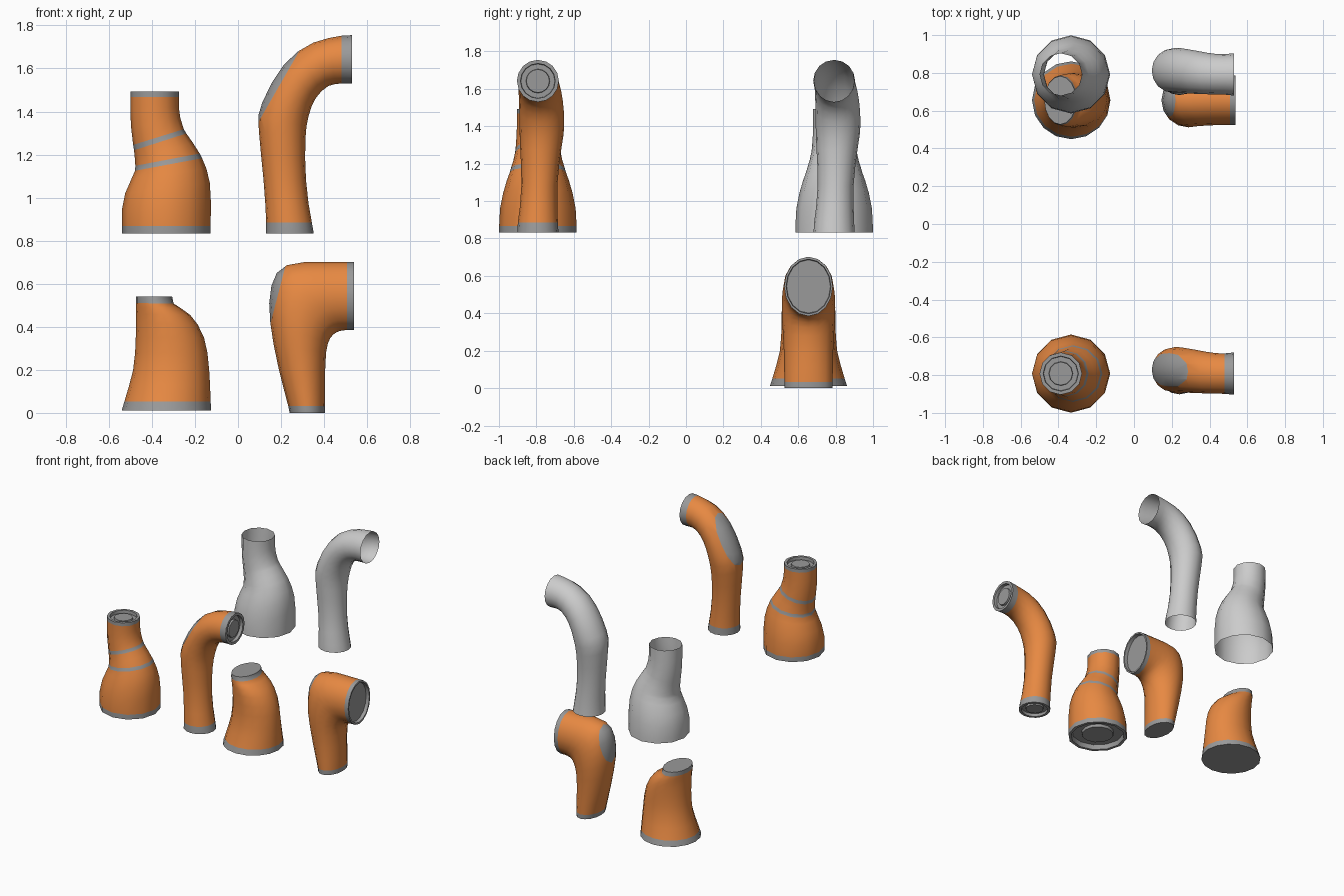
import bpy, bmesh, math
from mathutils import Vector


def material(name, color):
    m = bpy.data.materials.new(name)
    m.diffuse_color = color
    return m


ORANGE = material("orange_shell", (0.8, 0.25, 0.055, 1))
GREY = material("grey_trim", (0.32, 0.32, 0.32, 1))


def shell(name, rings, y, sides, bands=None, caps=None, patch=None):
    """Loft tilted elliptical rings (left x,z, right x,z, half depth, y shift).
    bands: grey segments; caps: (scale, inward depth) steps for start and end;
    patch: two x,z points, everything left of that line turns grey."""
    bm = bmesh.new()

    def ring(r, scale=1.0, shift=Vector()):
        xl, zl, xr, zr, hy = r[:5]
        c = Vector(((xl + xr) / 2, y + (r[5] if len(r) > 5 else 0), (zl + zr) / 2)) + shift
        h = Vector(((xr - xl) / 2, 0, (zr - zl) / 2)) * scale
        pts = []
        for i in range(sides):
            a = math.tau * i / sides
            pts.append(bm.verts.new(c + h * math.cos(a) + Vector((0, hy * scale * math.sin(a), 0))))
        return pts

    def bridge(a, b, mat):
        for i in range(sides):
            j = (i + 1) % sides
            bm.faces.new((a[i], a[j], b[j], b[i])).material_index = mat

    loops = [ring(r) for r in rings]
    for k in range(len(loops) - 1):
        bridge(loops[k], loops[k + 1], 1 if bands and k in bands else 0)

    # Stepped end plates
    if caps:
        for steps, end, nxt in ((caps[0], 0, 1), (caps[1], -1, -2)):
            r, n = rings[end], rings[nxt]
            inward = Vector((n[0] + n[2] - r[0] - r[2], 0, n[1] + n[3] - r[1] - r[3])).normalized()
            last = loops[end]
            for scale, depth in steps:
                new = ring(r, scale, inward * depth)
                bridge(last, new, 1)
                last = new
            bm.faces.new(last).material_index = 1

    # Grey inlay on the outside of the bend
    if patch:
        (x0, z0), (x1, z1) = patch
        p, n = Vector((x0, 0, z0)), Vector((z0 - z1, 0, x1 - x0)).normalized()
        bmesh.ops.bisect_plane(bm, geom=bm.verts[:] + bm.edges[:] + bm.faces[:],
                               plane_co=p, plane_no=n, dist=1e-5)
        for f in bm.faces:
            if (f.calc_center_median() - p).dot(n) > 1e-4:
                f.material_index = 1

    bmesh.ops.recalc_face_normals(bm, faces=bm.faces[:])
    mesh = bpy.data.meshes.new(name)
    bm.to_mesh(mesh)
    bm.free()
    if bands:
        mesh.materials.append(ORANGE)
        mesh.materials.append(GREY)
    obj = bpy.data.objects.new(name, mesh)
    bpy.context.collection.objects.link(obj)
    bpy.ops.object.select_all(action='DESELECT')
    obj.select_set(True)
    bpy.context.view_layer.objects.active = obj
    bpy.ops.object.shade_smooth_by_angle(angle=math.radians(50))
    return obj


# Wide sleeve tapering into an offset neck
wide_sleeve = [
    (-.54, .833, -.127, .833, .207), (-.54, .868, -.127, .868, .207),
    (-.54, .94, -.126, .98, .202), (-.524, 1.02, -.131, 1.07, .185),
    (-.496, 1.085, -.147, 1.135, .166), (-.478, 1.125, -.167, 1.183, .15),
    (-.477, 1.148, -.178, 1.205, .144), (-.479, 1.18, -.21, 1.255, .131),
    (-.483, 1.22, -.24, 1.298, .122), (-.487, 1.245, -.252, 1.318, .119),
    (-.497, 1.33, -.268, 1.37, .114), (-.5, 1.40, -.275, 1.42, .112),
    (-.5, 1.468, -.275, 1.468, .112), (-.5, 1.493, -.275, 1.493, .112)]

# Long tube bending sideways at the top
long_bend = [
    (.13, .833, .352, .833, .11, 0), (.131, .885, .343, .885, .107, 0),
    (.127, .97, .328, .97, .1, .004), (.118, 1.09, .316, 1.08, .096, .008),
    (.106, 1.21, .312, 1.18, .102, .012), (.097, 1.31, .313, 1.27, .111, .016),
    (.094, 1.38, .318, 1.33, .117, .02), (.112, 1.44, .327, 1.375, .12, .021),
    (.155, 1.53, .342, 1.425, .119, .02), (.21, 1.613, .362, 1.463, .117, .016),
    (.275, 1.677, .388, 1.495, .114, .011), (.35, 1.72, .42, 1.519, .11, .005),
    (.42, 1.741, .452, 1.528, .107, .001), (.48, 1.752, .48, 1.53, .107, 0),
    (.53, 1.755, .53, 1.53, .112, 0)]

# Flared foot with an oval neck
flared_foot = [
    (-.54, .012, -.125, .012, .206), (-.528, .052, -.127, .052, .193),
    (-.505, .13, -.13, .13, .17), (-.487, .2, -.134, .2, .153),
    (-.478, .28, -.142, .28, .146), (-.475, .35, -.158, .35, .144),
    (-.475, .42, -.187, .41, .143), (-.475, .46, -.222, .455, .141),
    (-.475, .49, -.268, .488, .137), (-.475, .51, -.299, .508, .132),
    (-.475, .54, -.306, .54, .128)]

# Short oval elbow
short_elbow = [
    (.24, 0, .404, 0, .128), (.233, .033, .405, .033, .129),
    (.213, .11, .405, .11, .13), (.19, .2, .405, .2, .132),
    (.165, .32, .409, .28, .137), (.15, .42, .418, .325, .142),
    (.145, .51, .43, .35, .143), (.155, .59, .445, .366, .142),
    (.18, .65, .459, .375, .139), (.227, .686, .472, .38, .136),
    (.31, .701, .485, .383, .133), (.41, .702, .495, .384, .131),
    (.507, .702, .507, .385, .13), (.538, .702, .538, .385, .13)]

socket = [(.83, 0), (.81, .022), (.57, .022), (.55, .008)]
wide_socket = [(.9, 0), (.87, .035), (.55, .035), (.53, .015)]
flat = [(.9, 0)]
recess = [(.92, 0), (.9, .025)]

# Trimmed upper pair at the front
shell("trimmed_wide_sleeve", wide_sleeve, -.792, 12, {0, 5, 8, 12}, (wide_socket, socket))
shell("trimmed_long_bend", long_bend, -.792, 16, {0, 13}, (socket, socket),
      ((.1, 1.36), (.287, 1.685)))

# Plain open upper pair at the back
shell("plain_wide_sleeve", wide_sleeve, .792, 12)
shell("plain_long_bend", long_bend, .792, 16)

# Trimmed lower pair
shell("flared_foot", flared_foot, .655, 16, {0, 9}, (flat, flat))
shell("short_elbow", short_elbow, .655, 16, {0, 12}, (flat, recess),
      ((.152, .42), (.22, .68)))
